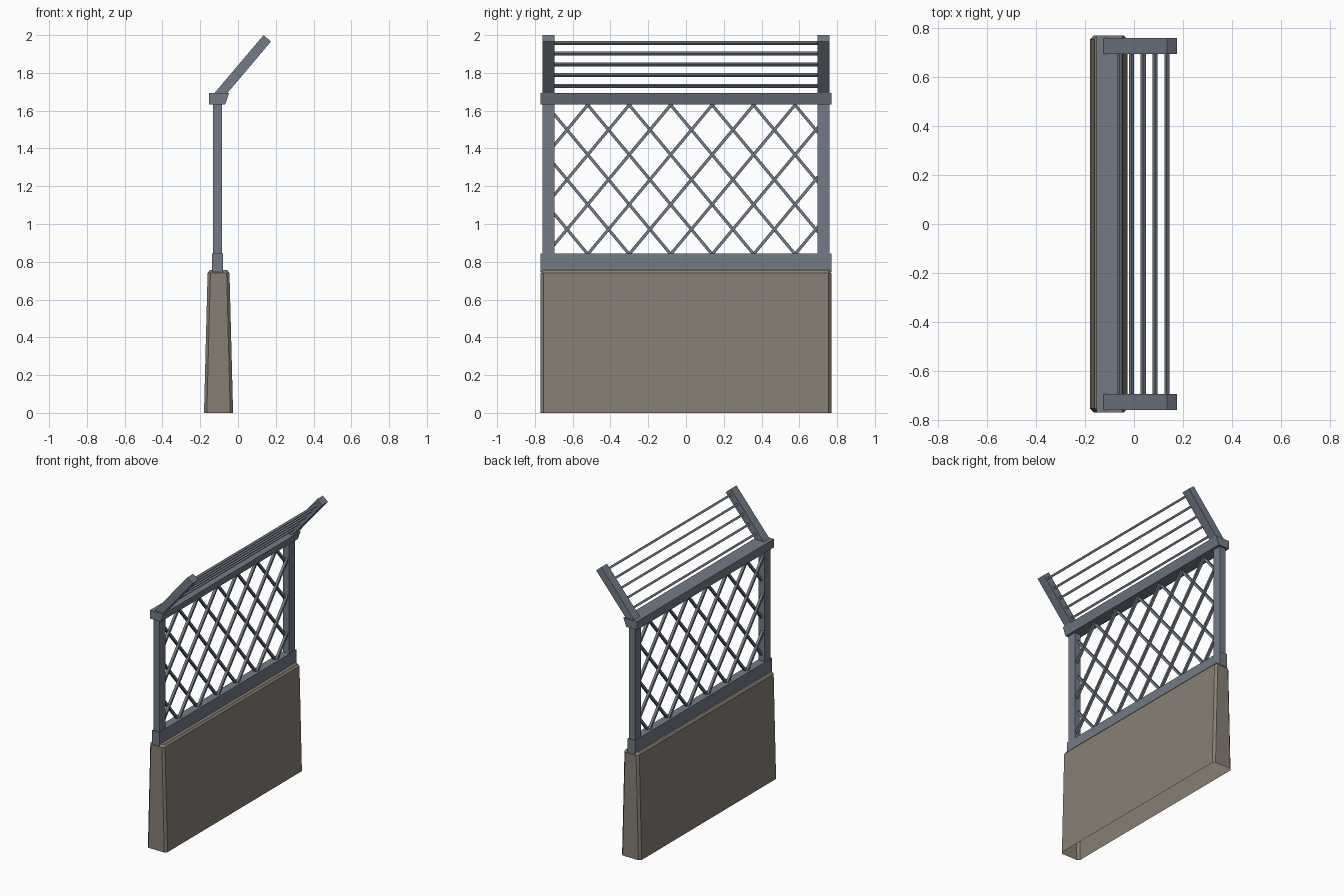
import bpy, bmesh, math
from mathutils import Vector

if "Cube" in bpy.data.objects:
    bpy.data.objects.remove(bpy.data.objects["Cube"])


def material(name, rgb):
    m = bpy.data.materials.new(name)
    m.diffuse_color = (*rgb, 1)
    m.use_nodes = True
    m.node_tree.nodes["Principled BSDF"].inputs["Base Color"].default_value = m.diffuse_color
    return m


METAL = material("blue_grey_metal", (0.170, 0.198, 0.242))
STONE = material("warm_grey_concrete", (0.242, 0.212, 0.175))


def finish(bm, name, mat):
    bmesh.ops.recalc_face_normals(bm, faces=bm.faces)
    me = bpy.data.meshes.new(name)
    bm.to_mesh(me)
    bm.free()
    me.materials.append(mat)
    ob = bpy.data.objects.new(name, me)
    bpy.context.collection.objects.link(ob)
    return ob


def add_prism(bm, profile, y0, y1):
    """Extrude an (x, z) profile along y."""
    a = [bm.verts.new((x, y0, z)) for x, z in profile]
    b = [bm.verts.new((x, y1, z)) for x, z in profile]
    bm.faces.new(a)
    bm.faces.new(b[::-1])
    n = len(a)
    for i in range(n):
        j = (i + 1) % n
        bm.faces.new((a[i], b[i], b[j], a[j]))


def prism(name, profile, y0, y1, mat=METAL):
    bm = bmesh.new()
    add_prism(bm, profile, y0, y1)
    return finish(bm, name, mat)


def rect(x0, x1, z0, z1):
    return [(x0, z0), (x1, z0), (x1, z1), (x0, z1)]


# Tapered concrete base with chamfered edges and an open underside
def ring(bm, x0, x1, hy, c, z):
    pts = [(x0 + c, -hy), (x1 - c, -hy), (x1, -hy + c), (x1, hy - c),
           (x1 - c, hy), (x0 + c, hy), (x0, hy - c), (x0, -hy + c)]
    return [bm.verts.new((x, y, z)) for x, y in pts]


bm = bmesh.new()
rings = [ring(bm, -0.18, -0.026, 0.77, 0.015, 0),
         ring(bm, -0.161, -0.045, 0.77, 0.015, 0.74),
         ring(bm, -0.149, -0.057, 0.757, 0.010, 0.756)]
for lo, hi in zip(rings, rings[1:]):
    for i in range(8):
        j = (i + 1) % 8
        bm.faces.new((lo[i], lo[j], hi[j], hi[i]))
bm.faces.new(rings[-1])
finish(bm, "concrete_base", STONE)

# Rails
prism("lower_rail", rect(-0.138, -0.08, 0.745, 0.843), -0.77, 0.77)
prism("top_beam", [(-0.153, 1.633), (-0.068, 1.633), (-0.047, 1.693),
                   (-0.153, 1.693)], -0.77, 0.77)

# Leaning arm directions in the x-z plane
top = Vector((0.155, 1.983))
u = Vector((0.646, 0.763)).normalized()
v = Vector((u.y, -u.x))


def tilted(center0, center1, w):
    return [tuple(p) for p in (center0 - v * w, center0 + v * w,
                               center1 + v * w, center1 - v * w)]


# Posts and leaning arms on both ends
for side, s in (("left", -1), ("right", 1)):
    y0, y1 = sorted((s * 0.695, s * 0.76))
    prism(side + "_post", rect(-0.132, -0.085, 0.84, 1.64), y0, y1)
    prism(side + "_leaning_arm", tilted(top - u * 0.41, top, 0.026), y0, y1)

# Thin bars between the arms
bm = bmesh.new()
for i in range(5):
    c = top - u * (0.032 + i * 0.0745)
    add_prism(bm, tilted(c - u * 0.0075, c + u * 0.0075, 0.0075), -0.7, 0.7)
finish(bm, "overhang_bars", METAL)

# Diagonal lattice, clipped to the frame opening
Y, Z0, Z1 = 0.70, 0.84, 1.637
SLOPE, STEP, PHASE = 1.2, 0.2195, -0.52
bm = bmesh.new()
for s in (-1, 1):
    xc = -0.1085 + s * 0.006
    for k in range(-8, 12):
        foot = PHASE + k * STEP
        head = foot + s * (Z1 - Z0) / SLOPE
        ya, yb = (max(-Y, min(Y, q)) for q in (foot, head))
        if abs(yb - ya) < 0.02:
            continue
        a = Vector((xc, ya, Z0 + s * (ya - foot) * SLOPE))
        b = Vector((xc, yb, Z0 + s * (yb - foot) * SLOPE))
        d = (b - a).normalized()
        side = Vector((0, -d.z, d.y)) * 0.008
        depth = Vector((0.009, 0, 0))
        offs = (side + depth, side - depth, -side - depth, -side + depth)
        lo = [bm.verts.new(a + o) for o in offs]
        hi = [bm.verts.new(b + o) for o in offs]
        bm.faces.new(lo)
        bm.faces.new(hi[::-1])
        for i in range(4):
            j = (i + 1) % 4
            bm.faces.new((lo[i], hi[i], hi[j], lo[j]))
finish(bm, "lattice", METAL)
